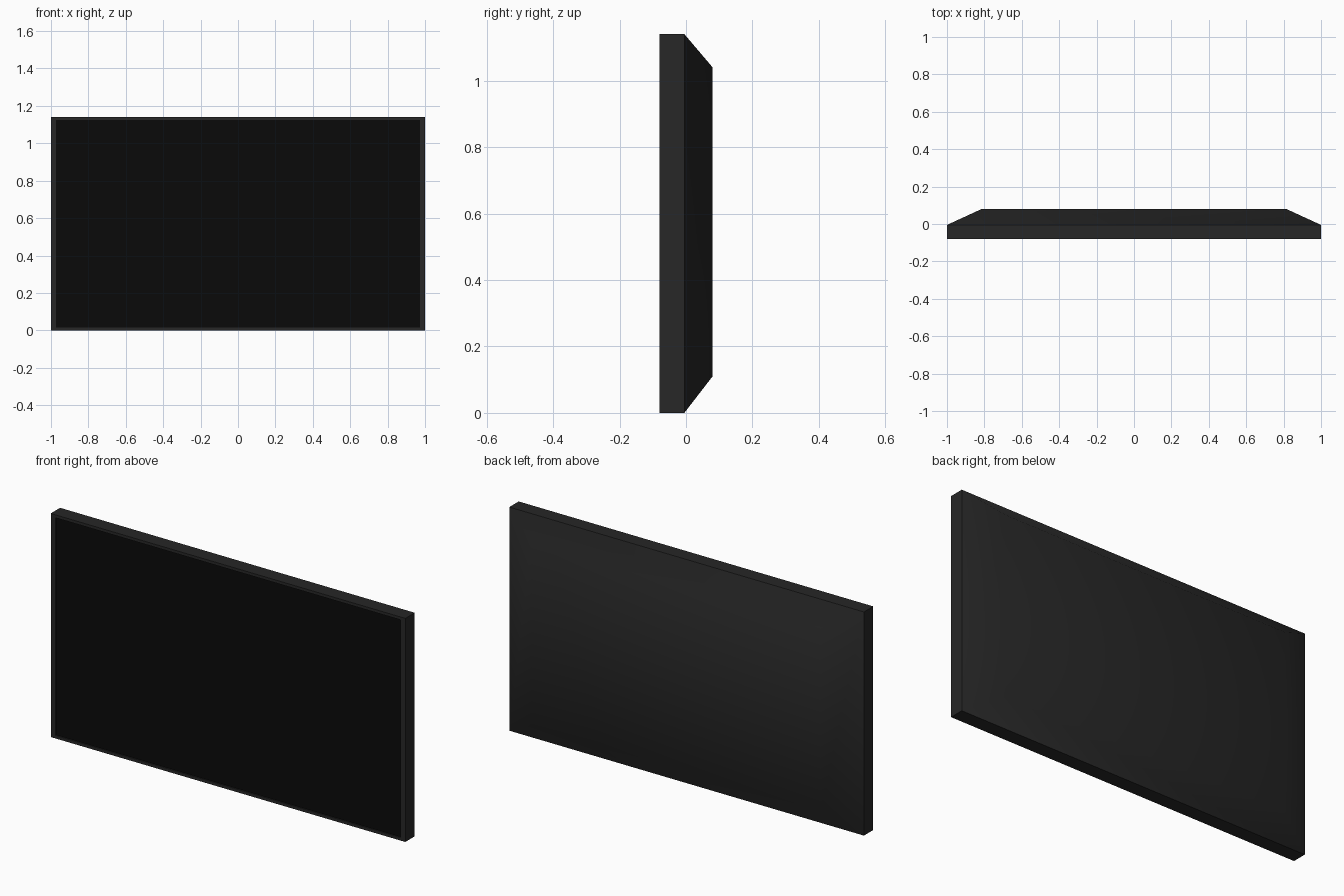
import bpy, bmesh, math

if "Cube" in bpy.data.objects:
    bpy.data.objects.remove(bpy.data.objects["Cube"])

W, H = 1.0, 1.14                       # half width, height
FRONT, SEAM, BACK = -0.08, -0.005, 0.08
RIM_X, RIM_Z, RECESS = 0.028, 0.015, 0.008


def material(name, value):
    m = bpy.data.materials.new(name)
    m.diffuse_color = (value, value, value, 1)
    m.use_nodes = True
    m.node_tree.nodes["Principled BSDF"].inputs["Base Color"].default_value = m.diffuse_color
    return m


def ring(bm, half_x, z0, z1, y):
    return [bm.verts.new((x, y, z)) for x, z in
            ((-half_x, z0), (half_x, z0), (half_x, z1), (-half_x, z1))]


def make(name, bm, mat):
    bmesh.ops.recalc_face_normals(bm, faces=bm.faces)
    mesh = bpy.data.meshes.new(name)
    bm.to_mesh(mesh)
    bm.free()
    obj = bpy.data.objects.new(name, mesh)
    bpy.context.collection.objects.link(obj)
    mesh.materials.append(mat)
    return obj


# Casing: rings lofted from the screen recess, round the rim, to the tapered back
bm = bmesh.new()
screen_size = (W - RIM_X, RIM_Z, H - RIM_Z)
rings = [
    ring(bm, *screen_size, FRONT + RECESS),
    ring(bm, *screen_size, FRONT),
    ring(bm, W, 0, H, FRONT),
    ring(bm, W, 0, H, SEAM),
    ring(bm, 0.815, 0.11, 1.04, BACK),
]
for a, b in zip(rings, rings[1:]):
    for i in range(4):
        j = (i + 1) % 4
        bm.faces.new((a[i], a[j], b[j], b[i]))
bm.faces.new(rings[0])
bm.faces.new(rings[-1])
casing = make("casing", bm, material("dark_plastic", 0.02))

# Soft shading across the tapered back, sharp rim edges
bpy.context.view_layer.objects.active = casing
casing.select_set(True)
bpy.ops.object.shade_smooth_by_angle(angle=math.radians(48))

# Screen: flat panel just in front of the recess floor
bm = bmesh.new()
panel = bm.faces.new(ring(bm, *screen_size, FRONT + RECESS - 0.002))
screen = make("screen", bm, material("screen_black", 0.003))
if screen.data.polygons[0].normal.y > 0:
    screen.data.flip_normals()
